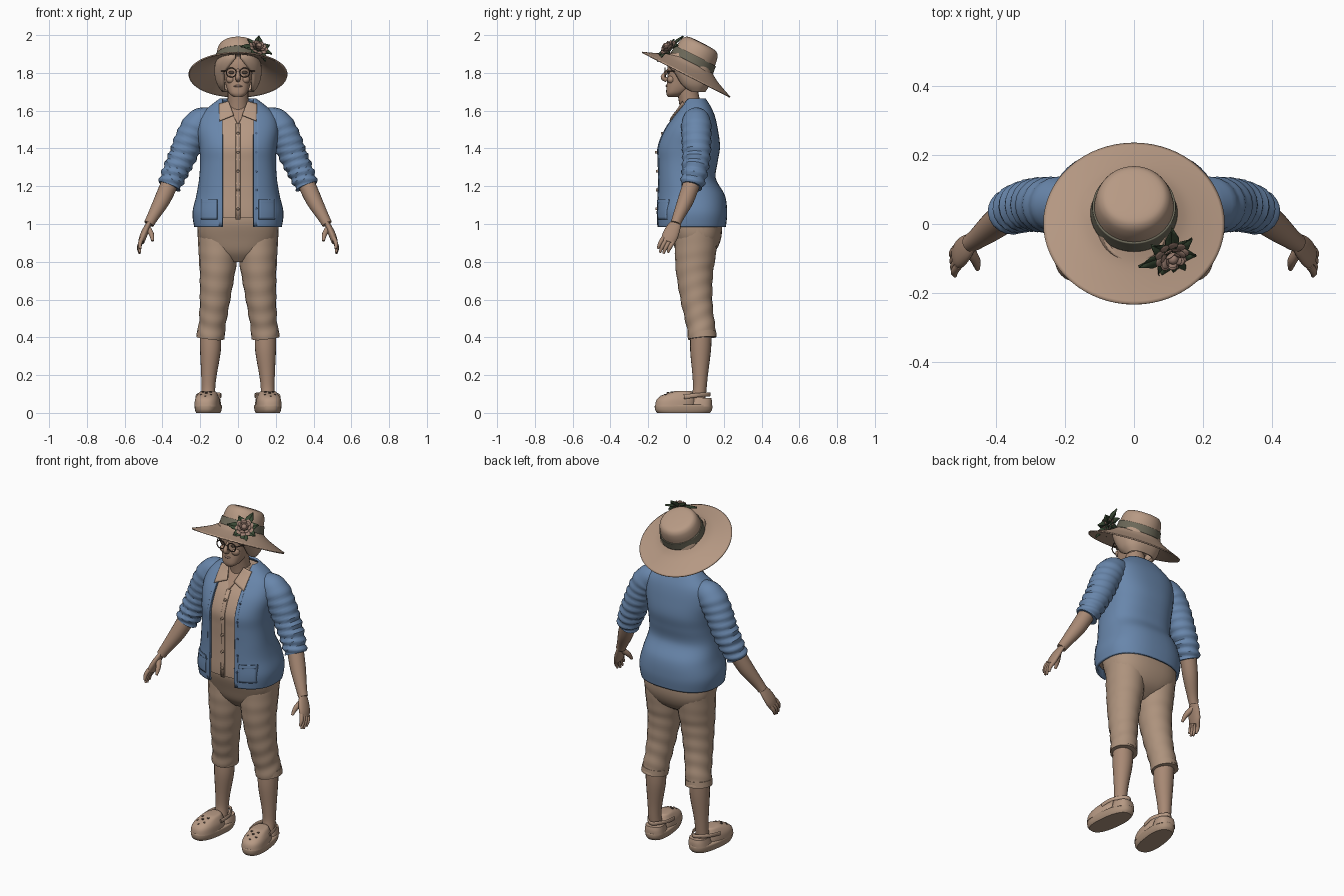
import bpy, bmesh, math
from mathutils import Vector, Matrix

cube = bpy.data.objects.get("Cube")
if cube:
    bpy.data.objects.remove(cube)
built = []


def material(name, *rgb):
    m = bpy.data.materials.new(name)
    m.use_nodes = True
    m.diffuse_color = (*rgb, 1)
    m.node_tree.nodes["Principled BSDF"].inputs["Base Color"].default_value = (*rgb, 1)
    return m


TAN = material("straw tan", .47, .32, .23)
CLOTH = material("trouser tan", .42, .29, .205)
SKIN = material("skin", .39, .25, .175)
BLUE = material("cardigan blue", .14, .24, .41)
NAVY = material("button blue", .08, .14, .26)
BAND = material("hat band", .15, .14, .10)
LEAF = material("leaf green", .04, .065, .034)
ROSE = material("dusty rose", .33, .21, .165)
DARK = material("dark brown", .08, .055, .04)


def add(name, verts, faces, mat, xf=None, thick=0):
    me = bpy.data.meshes.new(name)
    me.from_pydata([(xf @ Vector(v) if xf else Vector(v)) for v in verts], [], faces)
    bm = bmesh.new()
    bm.from_mesh(me)
    bmesh.ops.recalc_face_normals(bm, faces=bm.faces)
    bm.to_mesh(me)
    bm.free()
    me.materials.append(mat)
    ob = bpy.data.objects.new(name, me)
    bpy.context.collection.objects.link(ob)
    if thick:
        mod = ob.modifiers.new("thickness", 'SOLIDIFY')
        mod.thickness, mod.offset = thick, 0
    built.append(ob)
    return ob


def spline(rows, n=6):
    """Smooth curve through rows of numbers."""
    p = [rows[0]] + list(rows) + [rows[-1]]
    out = []
    for i in range(len(rows) - 1):
        for k in range(n):
            t = k / n
            out.append(tuple(.5 * (2 * b + (c - a) * t + (2*a - 5*b + 4*c - d) * t**2
                       + (3*b - a - 3*c + d) * t**3) for a, b, c, d in zip(*p[i:i + 4])))
    return out + [tuple(rows[-1])]


def skin(name, rings, mat, closed=True, caps=True, **kw):
    n = len(rings[0])
    faces = [(i*n + j, i*n + (j+1) % n, (i+1)*n + (j+1) % n, (i+1)*n + j)
             for i in range(len(rings) - 1) for j in range(n if closed else n - 1)]
    if closed and caps:
        faces += [tuple(range(n)), tuple(range((len(rings) - 1) * n, len(rings) * n))]
    return add(name, [v for r in rings for v in r], faces, mat, **kw)


def power(v, e=.8):
    return math.copysign(abs(v) ** e, v)


def section(row, gap=0, n=40):
    """Rounded outline from (z, half width, front y, back y); gap opens the front."""
    z, a, f, b = row
    t0 = math.asin(min(1, gap / a) ** 1.25)
    steps = n + 1 if gap else n
    ring = []
    for i in range(steps):
        t = t0 + (2 * math.pi - 2 * t0) * i / n
        ring.append((a * power(math.sin(t)), (f + b) / 2 - (b - f) / 2 * power(math.cos(t)), z))
    return ring


def loft(name, rows, mat, n=4, **kw):
    return skin(name, [section(r) for r in spline(rows, n)], mat, **kw)


def tube(name, pts, mat, ref=(0, 1, 0), flat=1, sides=20, n=5, fold=0, freq=100, **kw):
    """Tapered limb through (x, y, z, radius) points, with optional cloth folds."""
    pts = spline(pts, n)
    rings = []
    for i, p in enumerate(pts):
        c = Vector(p[:3])
        d = (Vector(pts[min(i+1, len(pts)-1)][:3]) - Vector(pts[max(i-1, 0)][:3])).normalized()
        u = (Vector(ref) - d * d.dot(Vector(ref))).normalized()
        v = d.cross(u)
        ring = []
        for k in range(sides):
            t = 2 * math.pi * k / sides
            r = p[3] * (1 + fold * i / len(pts) * math.sin(freq * p[2] + 2 * math.sin(t)))
            ring.append(c + u * r * math.cos(t) + v * r * flat * math.sin(t))
        rings.append(ring)
    return skin(name, rings, mat, **kw)


def ball(name, centre, size, mat, rot=Matrix(), xf=Matrix()):
    bm = bmesh.new()
    bmesh.ops.create_uvsphere(bm, u_segments=14, v_segments=8, radius=1)
    m = xf @ Matrix.Translation(centre) @ rot @ Matrix.Diagonal((*size, 1))
    verts = [v.co.copy() for v in bm.verts]
    faces = [[v.index for v in f.verts] for f in bm.faces]
    bm.free()
    return add(name, verts, faces, mat, xf=m)


# Torso outline shared by the cardigan, the shirt and everything laid on them
TORSO = spline([(.985, .226, -.15, .205), (1.06, .235, -.153, .212), (1.15, .215, -.15, .2),
                (1.24, .2, -.148, .152), (1.33, .195, -.15, .162), (1.41, .2, -.15, .174),
                (1.5, .21, -.112, .163), (1.57, .195, -.062, .147), (1.62, .145, -.025, .125),
                (1.66, .092, -.005, .1)])


def front_y(x, z):
    lo, hi = next(((p, q) for p, q in zip(TORSO, TORSO[1:]) if z <= q[0]), TORSO[-2:])
    k = (z - lo[0]) / (hi[0] - lo[0])
    _, a, f, b = (p + (q - p) * k for p, q in zip(lo, hi))
    t = math.asin(min(1, abs(x) / a) ** 1.25)
    return (f + b) / 2 - (b - f) / 2 * power(math.cos(t))


def patch(name, corners, out, mat, n=8, thick=.005, xf=None):
    """Thin plate laid on the chest between four (x, z) corners."""
    a, b, c, d = (Vector(p) for p in corners)
    rings = []
    for i in range(n + 1):
        l, r = a.lerp(d, i / n), b.lerp(c, i / n)
        line = [l.lerp(r, j / n) for j in range(n + 1)]
        rings.append([(p.x, front_y(p.x, p.y) - out, p.y) for p in line])
    return skin(name, rings, mat, closed=False, thick=thick, xf=xf)


skin("cardigan", [section(r, .082) for r in TORSO], BLUE, closed=False, thick=.012)
skin("shirt", [section((z, a - .012, f + .01, b - .012)) for z, a, f, b in TORSO
               if 1.02 < z < 1.645], TAN)
patch("open_neckline", [(-.055, 1.635), (.055, 1.635), (.003, 1.53), (-.003, 1.53)], -.006, SKIN)
patch("shirt_placket", [(-.012, 1.53), (.012, 1.53), (.012, 1.025), (-.012, 1.025)], -.007, TAN)
for i in range(5):
    z = 1.08 + .1 * i
    for name, x, mat in (("shirt_button", 0, CLOTH), ("cardigan_button", .096, NAVY)):
        y = front_y(x, z)
        tube(name, [(x, y + .004, z, .008), (x, y - .01, z, .007)], mat, ref=(1, 0, 0), n=1, sides=10)

# Trouser seat and neck
loft("trouser_seat", [(.80, .05, -.01, .08), (.85, .15, -.05, .15), (.92, .205, -.075, .185),
                      (1.0, .215, -.1, .19), (1.06, .205, -.1, .18)], CLOTH)
tube("neck", [(0, .035, 1.57, .065), (0, .02, 1.64, .056), (0, .005, 1.72, .055)], SKIN)

# Limbs, built on the left and mirrored
for side, s in (("left", 1), ("right", -1)):
    M = Matrix.Diagonal((s, 1, 1, 1))
    tube(side + "_sleeve", [(.12, .055, 1.56, .055), (.2, .055, 1.535, .078), (.25, .055, 1.46, .079),
                            (.293, .055, 1.36, .074), (.335, .045, 1.27, .068), (.365, .03, 1.2, .06)],
         BLUE, fold=.1, freq=150, n=9, xf=M)
    tube(side + "_forearm", [(.355, .035, 1.23, .046), (.4, 0, 1.13, .043), (.45, -.04, 1.04, .031),
                             (.472, -.055, 1, .027)], SKIN, xf=M)
    tube(side + "_palm", [(.468, -.05, 1.01, .027), (.485, -.068, .975, .038),
                          (.502, -.085, .935, .042), (.512, -.096, .905, .036)], SKIN, flat=.45, xf=M)
    for i, length in enumerate((.055, .068, .07, .058)):
        k = .028 - .019 * i
        x, y, z = .51 + k * .1, -.094 + k * .9, .915 - k * .4
        tube(side + "_finger", [(x, y, z, .012), (x + .012, y - length * .3, z - length * .5, .011),
                                (x + .01, y - length * .5, z - length, .006)], SKIN, sides=10, n=3, xf=M)
    tube(side + "_thumb", [(.478, -.07, .98, .016), (.458, -.105, .945, .014), (.452, -.13, .91, .007)],
         SKIN, sides=10, xf=M)

    tube(side + "_trouser_leg", [(.108, .06, 1, .108), (.105, .05, .85, .104), (.11, .046, .74, .093),
                                 (.122, .056, .6, .08), (.135, .075, .48, .072), (.146, .088, .4, .072)],
         CLOTH, ref=(1, 0, 0), flat=1.05, fold=.035, freq=75, n=9, xf=M)
    tube(side + "_trouser_cuff", [(.143, .085, .43, .074), (.146, .088, .396, .075)], CLOTH,
         ref=(1, 0, 0), n=2, xf=M)
    tube(side + "_shin", [(.146, .08, .42, .056), (.146, .077, .33, .055), (.154, .075, .2, .041),
                          (.157, .072, .12, .036), (.157, .06, .05, .04)], SKIN, ref=(1, 0, 0), xf=M)

    # Clog: sole, vented toe, heel and strap
    S = M @ Matrix.Translation((.157, -.008, 0)) @ Matrix.Rotation(math.radians(7), 4, 'Z')
    loft(side + "_clog_sole", [(0, .06, -.145, .135), (.015, .066, -.156, .146), (.038, .068, -.158, .148),
                               (.045, .06, -.15, .14)], CLOTH, xf=S)
    loft(side + "_clog_toe", [(.035, .066, -.156, .06), (.07, .063, -.148, .06), (.095, .053, -.115, .05),
                              (.113, .04, -.06, .04), (.117, .02, -.04, .03)], TAN, xf=S)
    loft(side + "_clog_heel", [(.035, .058, .02, .146), (.06, .054, .03, .146), (.08, .05, .04, .142)],
         TAN, xf=S)
    tube(side + "_clog_strap", [(-.062, -.01, .085, .012), (-.056, .07, .095, .011), (0, .135, .098, .011),
                                (.056, .07, .095, .011), (.062, -.01, .085, .012)],
         TAN, ref=(0, 0, 1), flat=.4, sides=10, xf=S)
    for x, y, z in ((0, -.122, .088), (-.025, -.1, .096), (.025, -.1, .096), (0, -.088, .106),
                    (-.02, -.066, .109), (.02, -.066, .109)):
        ball(side + "_clog_vent", (x, y, z), (.007, .007, .005), DARK, xf=S)

    # Collar and pocket
    patch(side + "_collar", [(.05, 1.65), (.1, 1.635), (.098, 1.545), (.022, 1.575)], .012, TAN, xf=M)
    patch(side + "_pocket", [(.11, 1.125), (.195, 1.125), (.195, 1.025), (.11, 1.025)], .008, BLUE, xf=M)
    patch(side + "_pocket_trim", [(.11, 1.13), (.195, 1.13), (.195, 1.11), (.11, 1.11)], .012, BLUE, xf=M)
    patch(side + "_front_edge", [(.082, 1.6), (.1, 1.6), (.1, .99), (.082, .99)], .005, BLUE,
          n=24, xf=M)

    # Face features that come in pairs
    ball(side + "_eye", (.034, -.092, 1.802), (.016, .008, .008), DARK, xf=M)
    ball(side + "_cheek", (.038, -.078, 1.765), (.025, .022, .022), SKIN, xf=M)
    rim = [(.036 + .026 * math.cos(a), -.112, 1.802 + .024 * math.sin(a), .003)
           for a in (math.pi * i / 6 for i in range(13))]
    tube(side + "_glasses_rim", rim, DARK, n=2, sides=6, xf=M)
    tube(side + "_glasses_arm", [(.062, -.11, 1.81, .003), (.09, -.05, 1.81, .003), (.09, .03, 1.8, .003)],
         DARK, ref=(0, 0, 1), sides=6, xf=M)

# Head
loft("head", [(1.672, .022, -.095, -.04), (1.69, .046, -.104, -.01), (1.72, .06, -.104, .04),
              (1.76, .07, -.1, .09), (1.8, .077, -.097, .108), (1.85, .08, -.096, .112),
              (1.89, .07, -.08, .1)], SKIN)
tube("nose", [(0, -.09, 1.82, .007), (0, -.112, 1.795, .01), (0, -.12, 1.775, .014),
              (0, -.1, 1.762, .012)], SKIN, sides=12)
ball("mouth", (0, -.1, 1.73), (.024, .008, .006), ROSE)
tube("glasses_bridge", [(-.012, -.114, 1.806, .003), (.012, -.114, 1.806, .003)], DARK, sides=6, n=1)
hair = spline([(1.705, .076, .01, .095), (1.74, .1, -.03, .115), (1.79, .114, -.06, .127),
               (1.84, .113, -.088, .128), (1.875, .1, -.1, .122), (1.9, .085, -.095, .11)])
skin("hair", [section(r, max(.012, .075 - .065 * max(0, (r[0] - 1.8) / .08))) for r in hair],
     TAN, closed=False, thick=.02)

# Sun hat, tipped backwards
HAT = Matrix.Translation((0, 0, 1.79)) @ Matrix.Rotation(math.radians(-27), 4, 'X')


def lathe(name, profile, mat, thick=0):
    rings = [[(r * math.cos(a), r * math.sin(a), h) for a in (math.pi * i / 32 for i in range(64))]
             for r, h in spline(profile, 4)]
    return skin(name, rings, mat, caps=not thick, xf=HAT, thick=thick)


lathe("hat_brim", [(.261, 0), (.21, .02), (.155, .045), (.118, .07)], TAN, thick=.007)
lathe("hat_crown", [(.12, .068), (.115, .11), (.11, .145), (.099, .172), (.075, .186), (.01, .19)], TAN)
lathe("hat_band", [(.123, .07), (.12, .09), (.117, .112)], BAND, thick=.006)

# Flower with leaves
normal = Vector((.3, -.62, .72))
FLOWER = Matrix.Translation((.107, -.09, 1.93)) @ normal.to_track_quat('Z', 'Y').to_matrix().to_4x4()
ball("flower_heart", (0, 0, .018), (.016, .016, .016), ROSE, xf=FLOWER)
for count, radius, lift, tilt in ((5, .016, .018, 65), (7, .027, .012, 45), (9, .037, .003, 20)):
    for i in range(count):
        spin = Matrix.Rotation(2 * math.pi * i / count + radius * 30, 4, 'Z')
        ball("flower_petal", (radius, 0, lift), (.016, .015, .004), ROSE,
             rot=Matrix.Rotation(math.radians(-tilt), 4, 'Y'), xf=FLOWER @ spin)
for i in range(7):
    spin = Matrix.Rotation(2 * math.pi * i / 7 + .3, 4, 'Z')
    size = .075 + .02 * (i % 2)
    rings = [[(size * u, -w, .004), (size * u, 0, -.004), (size * u, w, .004)]
             for u, w in ((.1, .006), (.4, .02), (.65, .021), (.85, .011), (1.05, .001))]
    skin("flower_leaf", rings, LEAF, closed=False, thick=.003, xf=FLOWER @ spin)

# Smooth shading with crisp edges
for ob in bpy.context.selected_objects:
    ob.select_set(False)
for ob in built:
    ob.select_set(True)
bpy.context.view_layer.objects.active = built[0]
bpy.ops.object.shade_smooth_by_angle(angle=math.radians(40))
